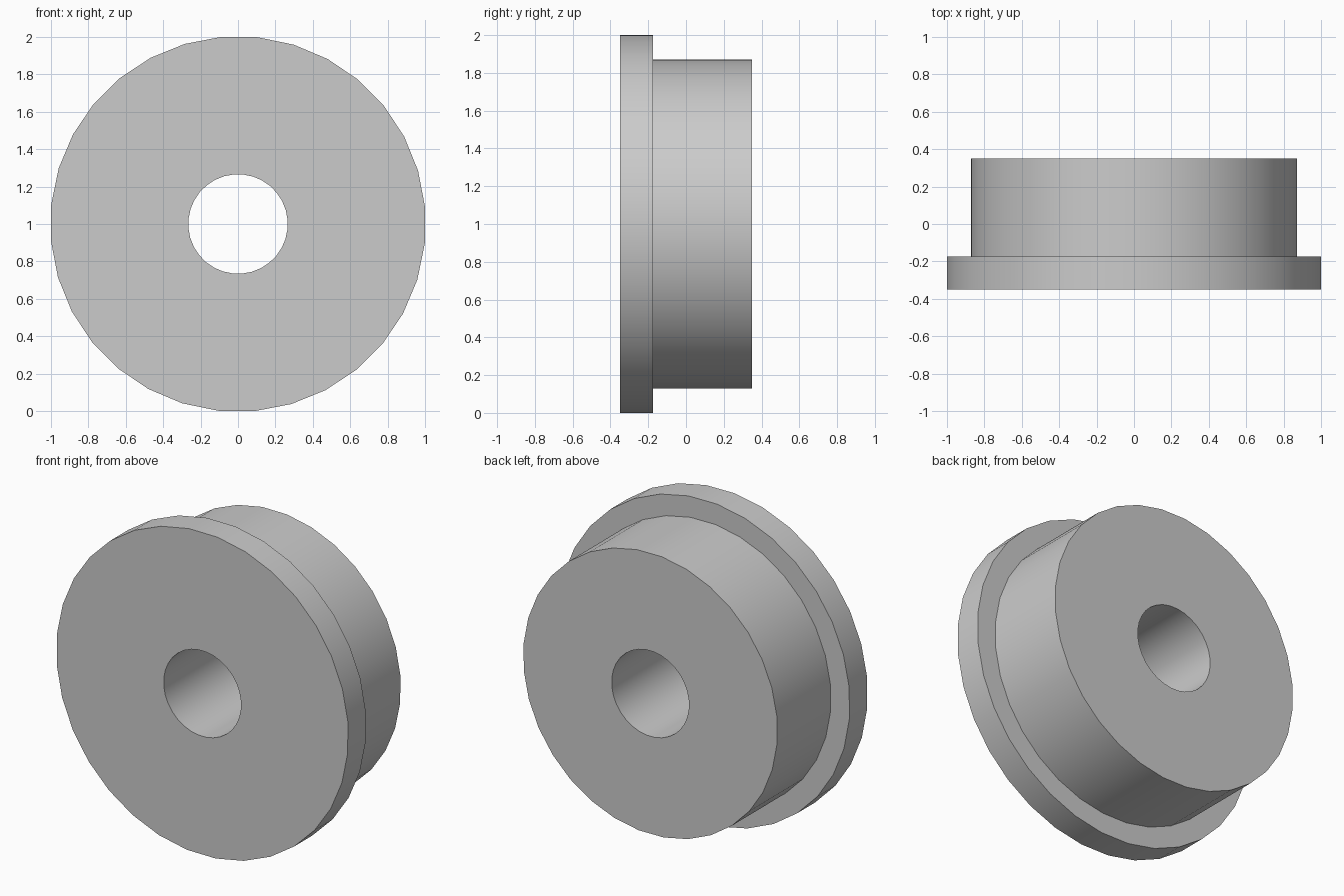
import bpy
import bmesh
import math
from mathutils import Matrix, Vector

SIDES = 32

cube = bpy.data.objects.get("Cube")
if cube:
    bpy.data.objects.remove(cube, do_unlink=True)

# Plain grey material
grey = bpy.data.materials.new("plain_grey")
grey.use_nodes = True
colour = (0.6, 0.6, 0.6, 1.0)
grey.diffuse_color = colour
grey.node_tree.nodes["Principled BSDF"].inputs["Base Color"].default_value = colour

# Closed cross-section as (radius, y): bore, front flange, hub
bore, hub, flange = 0.266, 0.874, 1.004
front, step, back = -0.35, -0.175, 0.35
profile = [(bore, front), (flange, front), (flange, step),
           (hub, step), (hub, back), (bore, back)]

# Turn the section around the y axis, with a flat at each side
bm = bmesh.new()
start = Matrix.Rotation(math.pi / SIDES + math.radians(0.4), 4, 'Y')
verts = [bm.verts.new(start @ Vector((r, y, 0))) for r, y in profile]
edges = [bm.edges.new((verts[i], verts[i - 1])) for i in range(len(verts))]
bmesh.ops.spin(bm, geom=verts + edges, cent=(0, 0, 0), axis=(0, 1, 0),
               angle=math.tau, steps=SIDES, use_merge=True)
bmesh.ops.remove_doubles(bm, verts=bm.verts, dist=0.0001)
bmesh.ops.recalc_face_normals(bm, faces=bm.faces)
bmesh.ops.translate(bm, verts=bm.verts, vec=(0, 0, 1))

mesh = bpy.data.meshes.new("flanged_bushing")
bm.to_mesh(mesh)
bm.free()
mesh.materials.append(grey)
bushing = bpy.data.objects.new("flanged_bushing", mesh)
bpy.context.collection.objects.link(bushing)

# Smooth walls, crisp rims
bpy.ops.object.select_all(action='DESELECT')
bushing.select_set(True)
bpy.context.view_layer.objects.active = bushing
bpy.ops.object.shade_smooth_by_angle(angle=math.radians(30))
